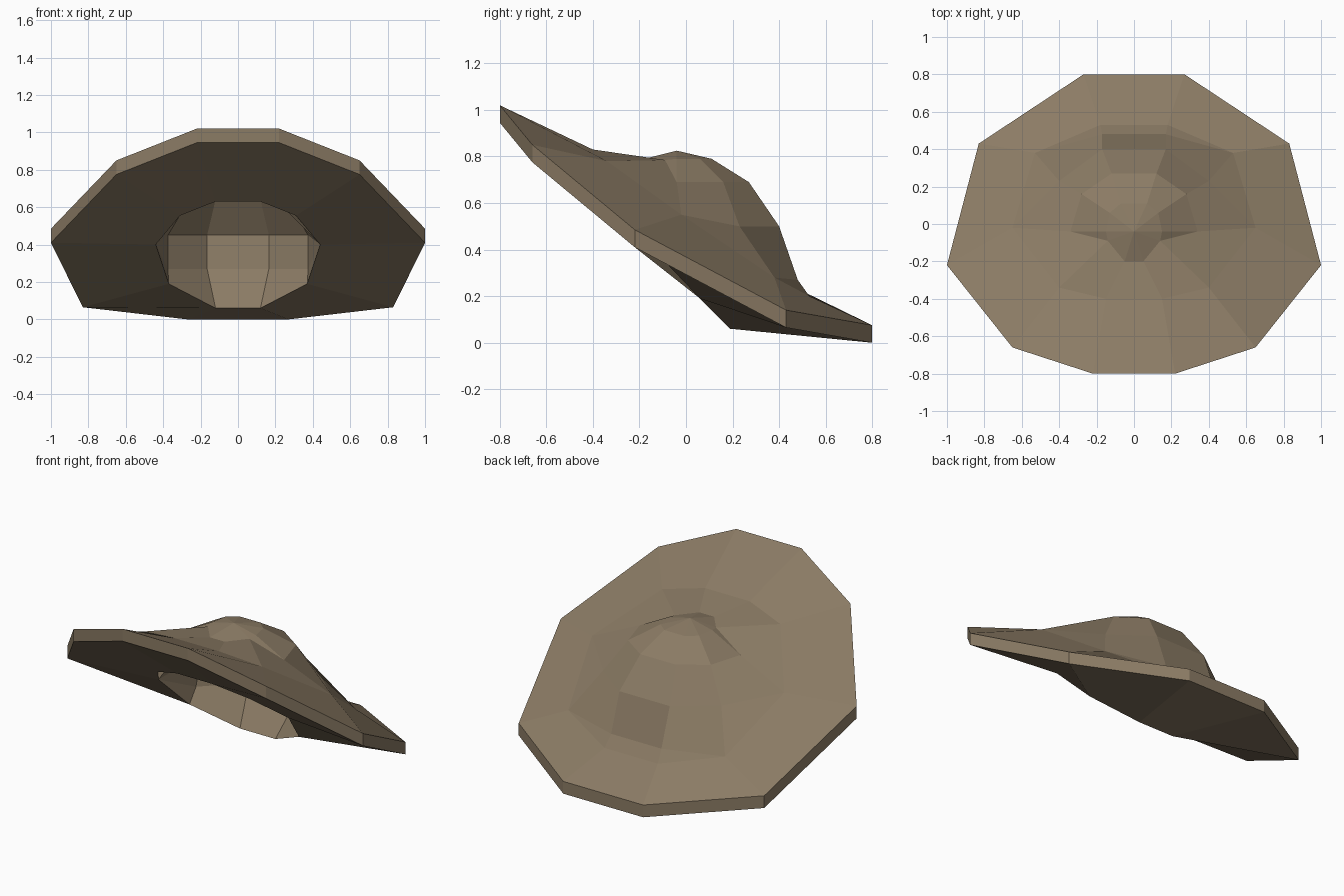
import bpy
import bmesh
from mathutils import Vector

cube = bpy.data.objects.get("Cube")
if cube:
    bpy.data.objects.remove(cube, do_unlink=True)

# Single felt colour
COLOUR = (0.26, 0.2, 0.13, 1)
felt = bpy.data.materials.new("brown_felt")
felt.use_nodes = True
felt.diffuse_color = COLOUR
felt.node_tree.nodes["Principled BSDF"].inputs["Base Color"].default_value = COLOUR


def ring(*half):
    """Ten-sided ring from five points on the left, front to back, mirrored."""
    side = [Vector(p) for p in half]
    return side + [Vector((-p.x, p.y, p.z)) for p in reversed(side)]


def lowered(points, drop):
    return [p - Vector((0, 0, drop)) for p in points]


def loft(name, rings):
    """Skin consecutive rings, sharing points where two rings touch."""
    bm = bmesh.new()
    shared = {}

    def vert(p):
        key = tuple(p)
        if key not in shared:
            shared[key] = bm.verts.new(p)
        return shared[key]

    for lower, upper in zip(rings, rings[1:]):
        count = len(lower)
        for i in range(count):
            j = (i + 1) % count
            points = (lower[i], lower[j], upper[j], upper[i])
            corners = list(dict.fromkeys(vert(p) for p in points))
            if len(corners) > 2:
                bm.faces.new(corners)

    mesh = bpy.data.meshes.new(name)
    bm.to_mesh(mesh)
    bm.free()
    mesh.materials.append(felt)
    obj = bpy.data.objects.new(name, mesh)
    bpy.context.collection.objects.link(obj)


# Points where the crown meets the brim
front, front_side = (0.15, -0.4, 0.83), (0.4, -0.34, 0.78)
side, back_side = (0.65, -0.02, 0.55), (0.53, 0.38, 0.28)
crown_base = ring(front, front_side, side, back_side, (0.18, 0.53, 0.2))

# Head opening under the brim
hole_front, hole_front_side = (0.12, -0.42, 0.63), (0.31, -0.33, 0.555)
hole_side = (0.44, -0.14, 0.4)
opening = ring(hole_front, hole_front_side, hole_side,
               (0.37, 0.06, 0.19), (0.12, 0.19, 0.06))

# Wide tilted brim with a thin outer edge
rim = ring((0.22, -0.8, 1.02), (0.65, -0.66, 0.85), (1, -0.22, 0.485),
           (0.83, 0.43, 0.14), (0.27, 0.8, 0.075))
loft("brim", [opening, lowered(rim, 0.075), rim, crown_base])

# Crown, leaning back, flowing into the brim at the front
tip_front, tip_side = (0.05, -0.2, 0.785), (0.14, -0.09, 0.785)
crown_low = ring(front, front_side, side, back_side, (0.17, 0.48, 0.27))
crown_mid = ring(front, front_side, side, (0.4, 0.23, 0.5), (0.17, 0.4, 0.5))
crown_high = ring(tip_front, tip_side, (0.34, -0.04, 0.69),
                  (0.28, 0.16, 0.69), (0.12, 0.27, 0.69))
crown_top = ring(tip_front, tip_side, (0.15, -0.04, 0.79),
                 (0.13, 0.06, 0.79), (0.07, 0.11, 0.79))
apex = [Vector((0, -0.04, 0.825))] * len(crown_top)
loft("crown", [crown_base, crown_low, crown_mid, crown_high, crown_top, apex])

# Hollow inside, following the crown as an inner lining
lining_low = ring(hole_front, hole_front_side, hole_side,
                  (0.375, 0.13, 0.27), (0.165, 0.34, 0.27))
lining_mid = ring(hole_front, hole_front_side, hole_side,
                  (0.375, 0.18, 0.45), (0.165, 0.36, 0.45))
lining_high = ring((0.05, -0.2, 0.71), (0.13, -0.11, 0.71), (0.31, -0.04, 0.63),
                   (0.26, 0.13, 0.64), (0.12, 0.24, 0.64))
lining_peak = [Vector((0, -0.04, 0.74))] * len(lining_high)
loft("inner_lining", [lining_peak, lining_high, lining_mid, lining_low, opening])
